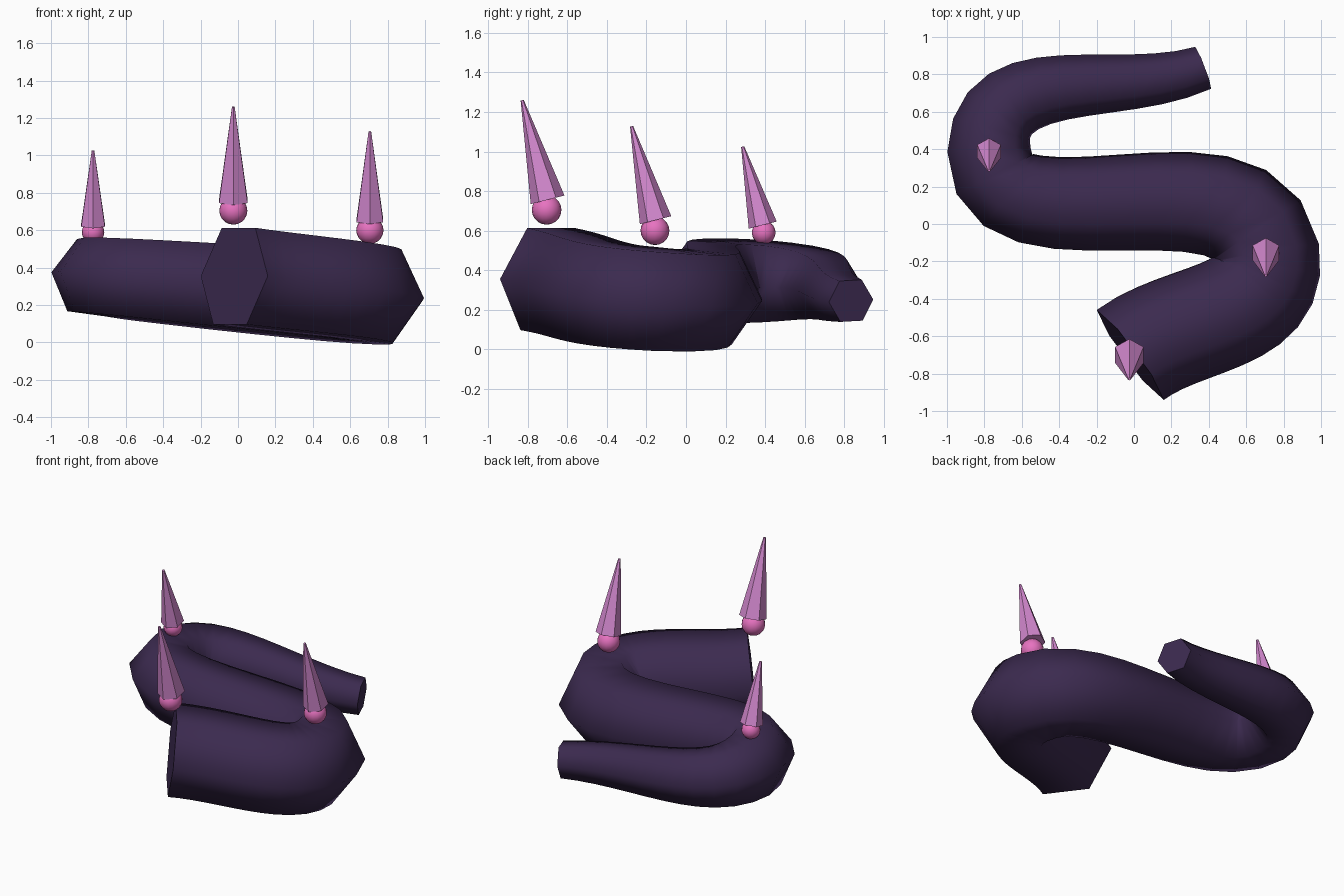
import bpy
from mathutils import Vector, Matrix

if "Cube" in bpy.data.objects:
    bpy.data.objects.remove(bpy.data.objects["Cube"])

def material(name, color):
    m = bpy.data.materials.new(name)
    m.diffuse_color = (*color, 1)
    m.use_nodes = True
    m.node_tree.nodes["Principled BSDF"].inputs["Base Color"].default_value = m.diffuse_color
    return m

dark = material("dark_purple", (0.044, 0.023, 0.078))
pink = material("pink", (0.80, 0.17, 0.53))
lilac = material("lilac", (0.66, 0.25, 0.63))

# winding tapered body: (x, y, z, radius)
path = [(-0.02, -0.70, 0.355, 0.30), (0.705, -0.16, 0.255, 0.29),
        (-0.775, 0.395, 0.345, 0.225), (0.37, 0.835, 0.245, 0.12)]
curve = bpy.data.curves.new("body", 'CURVE')
curve.dimensions = '3D'
curve.bevel_depth = 1.0
curve.bevel_resolution = 1
curve.resolution_u = 12
curve.use_fill_caps = True
spline = curve.splines.new('BEZIER')
spline.bezier_points.add(len(path) - 1)
for p, (x, y, z, r) in zip(spline.bezier_points, path):
    p.co = (x, y, z)
    p.radius = r
    p.handle_left_type = p.handle_right_type = 'AUTO'
spline.use_smooth = True
curve.materials.append(dark)
body = bpy.data.objects.new("body", curve)
bpy.context.collection.objects.link(body)

# ball and leaning spike pairs: ball centre, ball radius, spike base, radius, height
tilt = 0.25
spikes = [((-0.025, -0.705, 0.705), 0.075, (-0.025, -0.70, 0.756), 0.088, 0.52),
          ((0.705, -0.157, 0.60), 0.073, (0.705, -0.154, 0.653), 0.082, 0.49),
          ((-0.775, 0.393, 0.59), 0.060, (-0.775, 0.388, 0.628), 0.073, 0.41)]
for i, (ball, br, base, r, h) in enumerate(spikes, 1):
    bpy.ops.mesh.primitive_uv_sphere_add(segments=16, ring_count=10, radius=br, location=ball)
    o = bpy.context.object
    o.name = f"spike_ball_{i}"
    o.data.materials.append(pink)
    bpy.ops.object.shade_smooth()

    centre = Vector(base) + Matrix.Rotation(tilt, 3, 'X') @ Vector((0, 0, h / 2))
    bpy.ops.mesh.primitive_cone_add(vertices=6, radius1=r, radius2=0.008, depth=h,
                                    location=centre, rotation=(tilt, 0, 0))
    o = bpy.context.object
    o.name = f"spike_{i}"
    o.data.materials.append(lilac)
